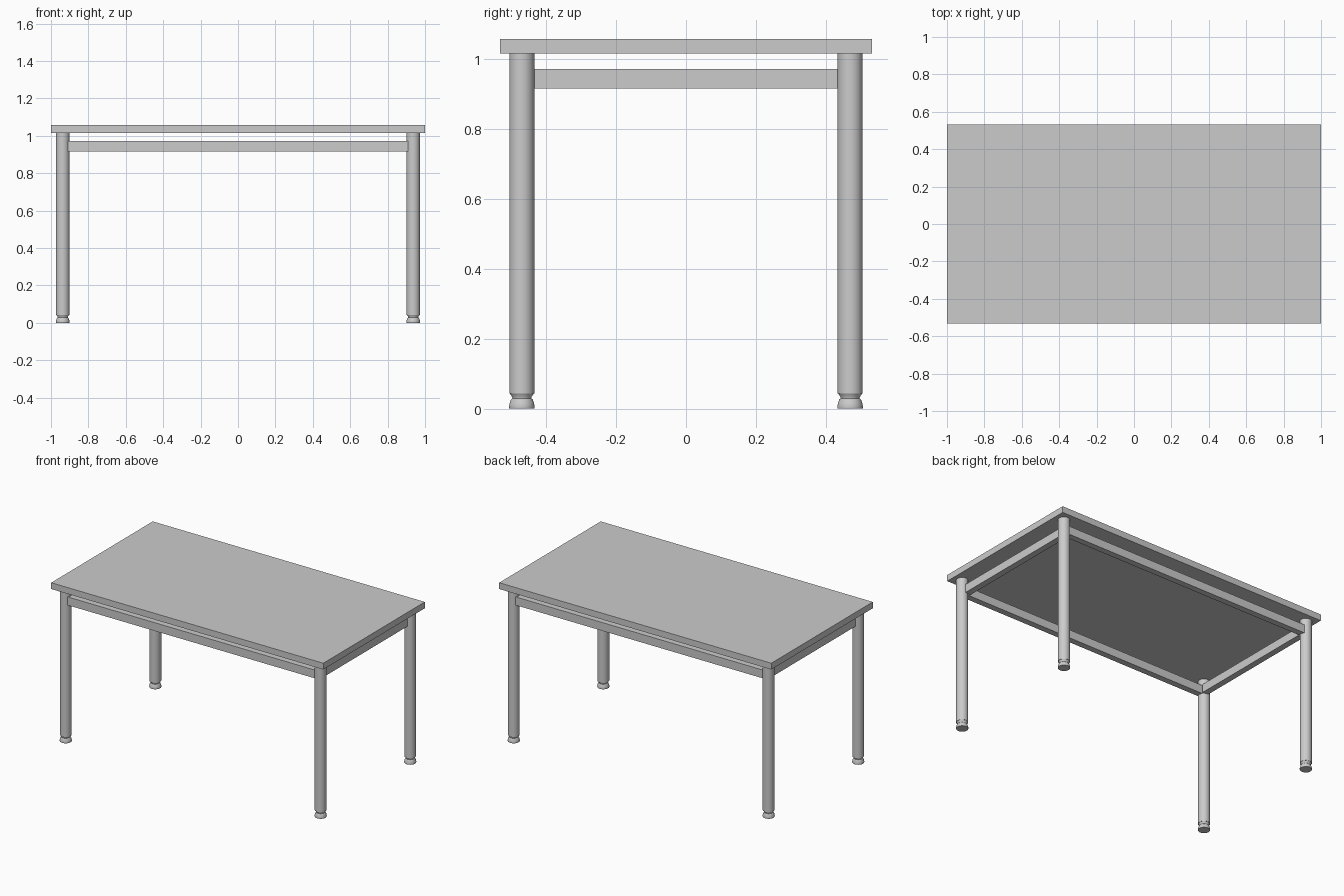
import bpy, bmesh, math

if "Cube" in bpy.data.objects:
    bpy.data.objects.remove(bpy.data.objects["Cube"])

LEG_X, LEG_Y, LEG_R = 0.937, 0.47, 0.036
SEGMENTS = 32


def box(name, x0, x1, y0, y1, z0, z1):
    bm = bmesh.new()
    bmesh.ops.create_cube(bm, size=1)
    bmesh.ops.scale(bm, vec=(x1 - x0, y1 - y0, z1 - z0), verts=bm.verts)
    bmesh.ops.translate(bm, vec=((x0 + x1) / 2, (y0 + y1) / 2, (z0 + z1) / 2), verts=bm.verts)
    return finish(name, bm)


def lathe(name, profile, x, y):
    """Closed round solid from (radius, height) points, bottom to top."""
    bm = bmesh.new()
    rings = []
    for r, z in profile:
        rings.append([bm.verts.new((x + r * math.cos(math.tau * i / SEGMENTS),
                                    y + r * math.sin(math.tau * i / SEGMENTS), z))
                      for i in range(SEGMENTS)])
    for a, b in zip(rings, rings[1:]):
        for i in range(SEGMENTS):
            j = (i + 1) % SEGMENTS
            bm.faces.new((a[i], a[j], b[j], b[i]))
    bm.faces.new(rings[0][::-1])
    bm.faces.new(rings[-1])
    obj = finish(name, bm)
    bpy.ops.object.select_all(action='DESELECT')
    obj.select_set(True)
    bpy.context.view_layer.objects.active = obj
    bpy.ops.object.shade_smooth_by_angle(angle=math.radians(30))
    return obj


def finish(name, bm):
    mesh = bpy.data.meshes.new(name)
    bm.to_mesh(mesh)
    bm.free()
    obj = bpy.data.objects.new(name, mesh)
    bpy.context.collection.objects.link(obj)
    return obj


# Table top
box("table_top", -1, 1, -0.533, 0.533, 1.016, 1.058)

# Round legs with waisted feet
foot = [(0.036, 0), (0.037, 0.004), (0.035, 0.015), (0.031, 0.026),
        (0.027, 0.029), (0.028, 0.034), (0.034, 0.043)]
for sy, depth in ((-1, "front"), (1, "back")):
    for sx, side in ((-1, "left"), (1, "right")):
        x, y = sx * LEG_X, sy * LEG_Y
        lathe(f"{depth}_{side}_leg", [(LEG_R, 0.043), (LEG_R, 1.016)], x, y)
        lathe(f"{depth}_{side}_foot", foot, x, y)

# Rails joining the legs below the top
for s, name in ((-1, "front"), (1, "back")):
    y0, y1 = sorted((s * 0.45, s * 0.491))
    box(f"{name}_rail", -0.908, 0.908, y0, y1, 0.917, 0.972)
for s, name in ((-1, "left"), (1, "right")):
    x0, x1 = sorted((s * 0.90, s * 0.941))
    box(f"{name}_rail", x0, x1, -0.44, 0.44, 0.917, 0.972)
